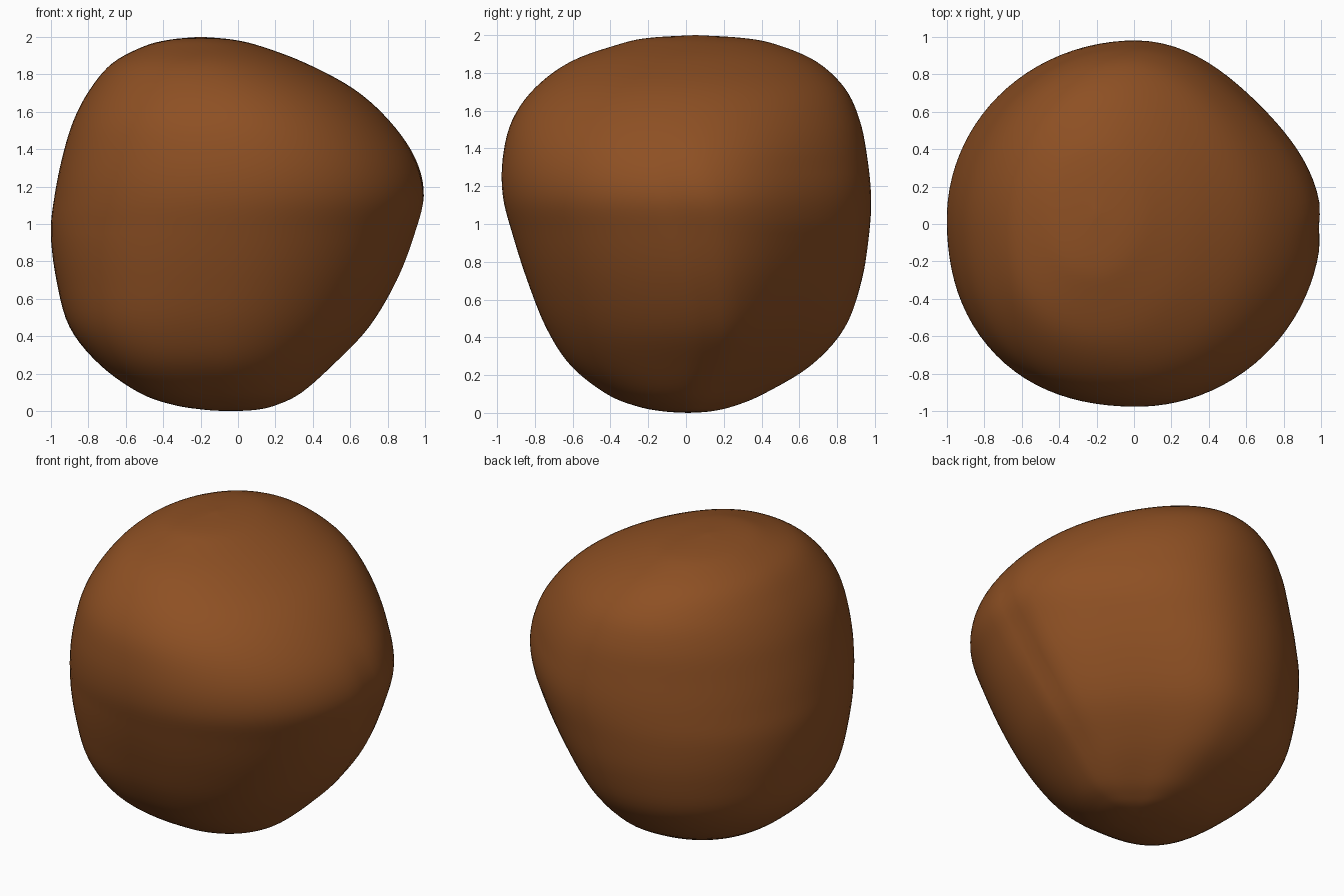
import bpy
import bmesh
import math

cube = bpy.data.objects.get("Cube")
if cube:
    bpy.data.objects.remove(cube, do_unlink=True)

SEGMENTS = 96
STEPS = 5

# Outline by height: z, right edge, left edge, front edge, back edge
OUTLINE = [
    (0, -.04, -.04, .01, .01),
    (.008, -.18, .1, -.12, .13),
    (.035, -.35, .21, -.26, .25),
    (.1, -.53, .34, -.42, .41),
    (.25, -.74, .51, -.61, .66),
    (.45, -.9, .7, -.74, .84),
    (.7, -.97, .85, -.84, .93),
    (.95, -1, .95, -.92, .97),
    (1.15, -.98, 1, -.97, .98),
    (1.35, -.94, .95, -.97, .96),
    (1.55, -.88, .81, -.92, .92),
    (1.72, -.79, .62, -.8, .84),
    (1.86, -.67, .36, -.61, .69),
    (1.95, -.5, .12, -.36, .48),
    (1.985, -.36, -.03, -.2, .3),
    (2, -.2, -.2, .05, .05),
]


def spline(a, b, c, d, t):
    """Smooth value between b and c."""
    return b + .5 * t * (c - a + t * (2 * a - 5 * b + 4 * c - d
                                      + t * (3 * (b - c) + d - a)))


def smooth_rows(rows):
    """Fill in extra rows along the outline."""
    result = []
    last = len(rows) - 1
    for i in range(last):
        near = [rows[max(0, min(last, i + k))] for k in (-1, 0, 1, 2)]
        for s in range(STEPS):
            result.append([spline(*values, s / STEPS) for values in zip(*near)])
    result.append(list(rows[-1]))
    return result


def ring_points(row):
    """One oval ring, starting on the shallow seam of the left side."""
    z, x_low, x_high, y_low, y_high = row
    centre_x, centre_y = (x_low + x_high) / 2, (y_low + y_high) / 2
    half_x, half_y = (x_high - x_low) / 2, (y_high - y_low) / 2
    twist = .2 - .19 * z
    seam = max(0, math.sin(math.pi * min(1, z / 1.5)))
    low = max(0, 1 - z)
    flat_corner = .07 * min(1, (2 - z) / .7) + .12 * low
    full_corner = .045 + .08 * low
    for i in range(SEGMENTS):
        angle = twist + math.tau * i / SEGMENTS
        c, s = math.cos(angle), math.sin(angle)
        corner = math.sin(2 * angle) ** 2
        scale = 1
        # Flat back left corner, full front right corner
        if c > 0 and s > 0:
            scale -= flat_corner * corner
        elif c < 0 and s < 0:
            scale += full_corner * corner
        # Seam groove
        away = min(i, SEGMENTS - i)
        if away < 2:
            scale -= .018 * seam / (1 + away)
        yield (centre_x + half_x * c * scale, centre_y + half_y * s * scale,
               max(0, min(2, z)))


# Rounded lump body
bm = bmesh.new()
rings = [[bm.verts.new(p) for p in ring_points(row)]
         for row in smooth_rows(OUTLINE)]
for lower, upper in zip(rings, rings[1:]):
    for i in range(SEGMENTS):
        j = (i + 1) % SEGMENTS
        bm.faces.new((lower[i], lower[j], upper[j], upper[i]))
bmesh.ops.remove_doubles(bm, verts=bm.verts, dist=.0001)
bmesh.ops.recalc_face_normals(bm, faces=bm.faces)
for face in bm.faces:
    face.smooth = True

mesh = bpy.data.meshes.new("lump_body")
bm.to_mesh(mesh)
bm.free()
body = bpy.data.objects.new("lump_body", mesh)
bpy.context.collection.objects.link(body)

# Brown colour
brown = bpy.data.materials.new("earth_brown")
brown.use_nodes = True
colour = (.27, .08, .017, 1)
brown.diffuse_color = colour
brown.node_tree.nodes["Principled BSDF"].inputs["Base Color"].default_value = colour
mesh.materials.append(brown)
